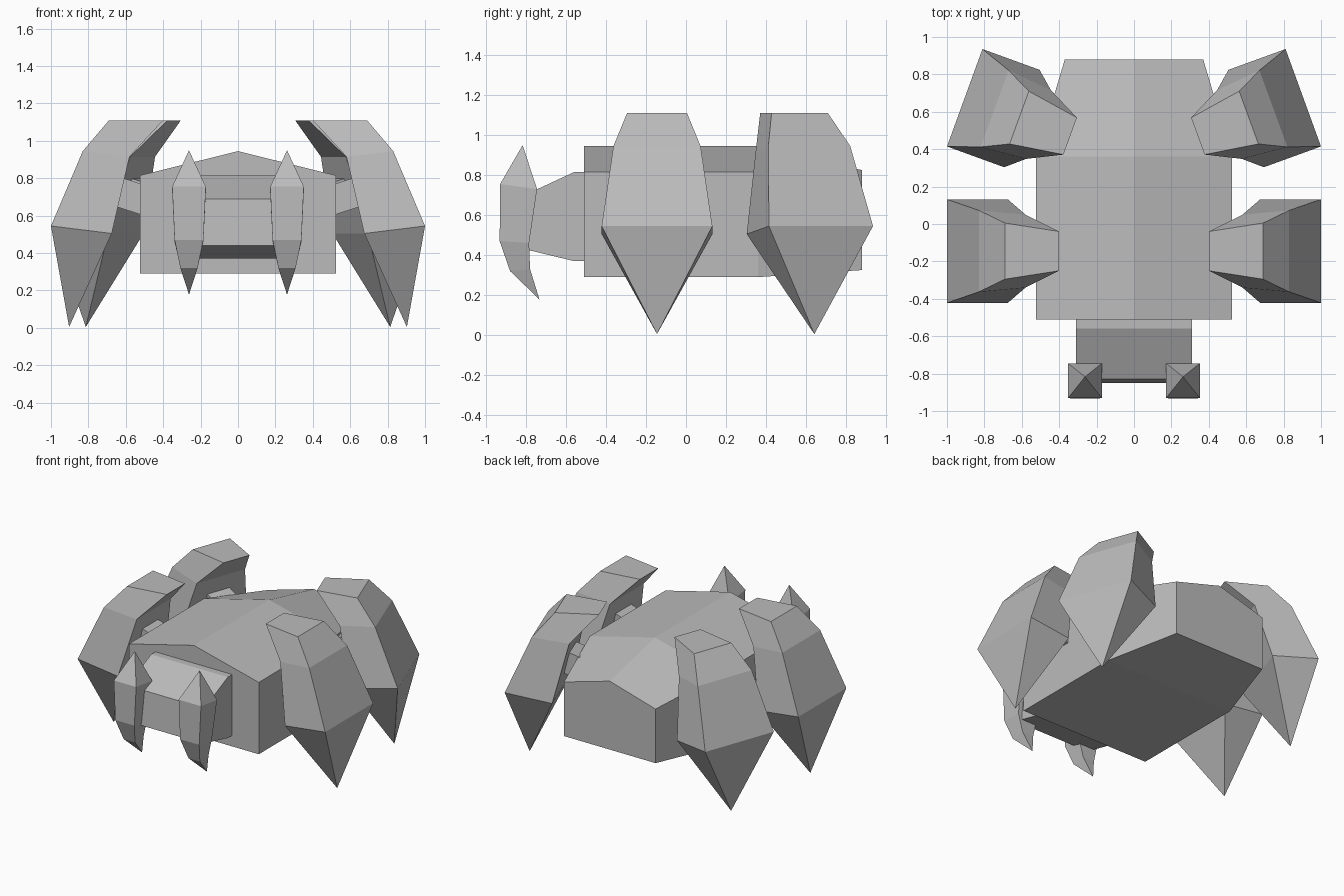
import bpy, bmesh, math
from mathutils import Matrix, Vector

if "Cube" in bpy.data.objects:
    bpy.data.objects.remove(bpy.data.objects["Cube"], do_unlink=True)

grey = bpy.data.materials.new("stone_grey")
grey.use_nodes = True
grey.diffuse_color = (0.5, 0.5, 0.5, 1)
grey.node_tree.nodes["Principled BSDF"].inputs["Base Color"].default_value = grey.diffuse_color


def loft(name, rings, mirror=False, matrix=Matrix()):
    """Skin a row of rings; a ring of one point closes to a tip."""
    bm = bmesh.new()
    rows = [[bm.verts.new(matrix @ Vector(p)) for p in ring] for ring in rings]
    for a, b in zip(rows, rows[1:]):
        n = max(len(a), len(b))
        for i in range(n):
            j = (i + 1) % n
            if len(a) == 1:
                bm.faces.new((a[0], b[i], b[j]))
            elif len(b) == 1:
                bm.faces.new((a[i], a[j], b[0]))
            else:
                bm.faces.new((a[i], a[j], b[j], b[i]))
    for end in (rows[0], rows[-1]):
        if len(end) > 2:
            bm.faces.new(end)
    bmesh.ops.recalc_face_normals(bm, faces=bm.faces)
    mesh = bpy.data.meshes.new(name)
    bm.to_mesh(mesh)
    bm.free()
    mesh.materials.append(grey)
    obj = bpy.data.objects.new(name, mesh)
    bpy.context.collection.objects.link(obj)
    if mirror:
        obj.modifiers.new("mirror", 'MIRROR').use_mirror_merge = False
    return obj


# Body: gabled section that tapers toward the back
def gable(y, half, low, eave, ridge):
    return [(-half, y, low), (half, y, low), (half, y, eave), (0, y, ridge), (-half, y, eave)]


loft("body", [gable(-0.51, 0.525, 0.29, 0.815, 0.945),
              gable(0.36, 0.525, 0.29, 0.815, 0.945),
              gable(0.88, 0.37, 0.325, 0.72, 0.825)])

# Head: side profile extruded across x
profile = [(-0.45, 0.37), (-0.56, 0.37), (-0.85, 0.44),
           (-0.83, 0.69), (-0.56, 0.815), (-0.45, 0.815)]
loft("head", [[(x, y, z) for y, z in profile] for x in (-0.31, 0.31)])


# Fangs: square sections between two points
def fang_ring(half, y_front, y_back, z_front, z_back):
    x = 0.262
    return [(x - half, y_front, z_front), (x + half, y_front, z_front),
            (x + half, y_back, z_back), (x - half, y_back, z_back)]


loft("fangs", [[(0.262, -0.817, 0.95)],
               fang_ring(0.09, -0.93, -0.745, 0.755, 0.73),
               fang_ring(0.077, -0.932, -0.785, 0.47, 0.46),
               fang_ring(0.046, -0.88, -0.78, 0.32, 0.33),
               [(0.262, -0.733, 0.178)]], mirror=True)


# Legs: outer and inner edges, built around the outer knee line
def leg_ring(outer, inner):
    (xo, zo, ho), (xi, zi, hi) = outer, inner
    return [(xo, -ho, zo), (xo, ho, zo), (xi, hi, zi), (xi, -hi, zi)]


leg = [leg_ring((-0.31, 1.11, 0.15), (-0.6, 1.11, 0.105)),
       leg_ring((-0.17, 0.945, 0.218), (-0.42, 0.915, 0.195)),
       leg_ring((0, 0.545, 0.277), (-0.325, 0.505, 0.277)),
       [(-0.097, 0, 0.005)]]

# Arms: short links rising from body to leg
arm = [[(x, y, z + dz) for y, dz in ((-0.09, 0), (0.09, 0), (0.09, 0.165), (-0.09, 0.165))]
       for x, z in ((-0.56, 0.58), (-0.28, 0.67))]

for place, x, y, turn in (("front", 1.0, -0.145, 0), ("back", 0.905, 0.675, 20)):
    spot = Matrix.Translation((x, y, 0)) @ Matrix.Rotation(math.radians(turn), 4, 'Z')
    loft(place + "_legs", leg, True, spot)
    loft(place + "_arms", arm, True, spot)
